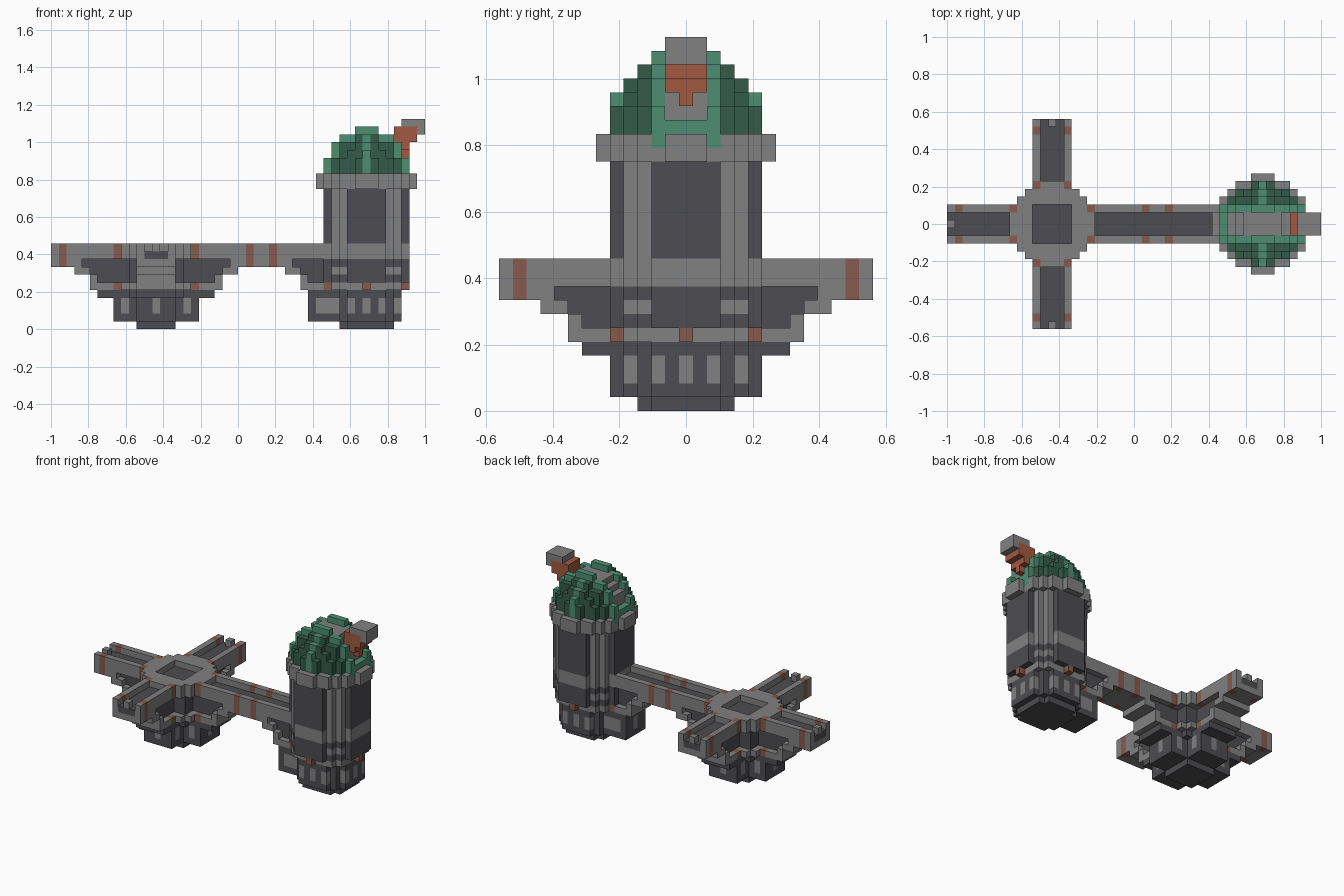
import bpy, bmesh
from mathutils import Vector

if "Cube" in bpy.data.objects:
    bpy.data.objects.remove(bpy.data.objects["Cube"])

U = 2 / 48          # edge of one block
HUB, TOWER = 13, 40  # centre columns along x

COLOURS = {
    "stone_grey": (0.22, 0.22, 0.22),
    "dark_slate": (0.075, 0.073, 0.082),
    "light_green": (0.075, 0.27, 0.175),
    "dark_green": (0.033, 0.105, 0.07),
    "rust_orange": (0.36, 0.1, 0.05),
    "rust_brown": (0.24, 0.1, 0.075),
}
NAMES = list(COLOURS)
GREY, DARK, GREEN, DEEP, ORANGE, BROWN = range(len(NAMES))
MATS = []
for name, rgb in COLOURS.items():
    m = bpy.data.materials.new(name)
    m.use_nodes = True
    m.diffuse_color = (*rgb, 1)
    m.node_tree.nodes["Principled BSDF"].inputs["Base Color"].default_value = (*rgb, 1)
    MATS.append(m)

taken = set()   # every occupied block
parts = {}      # part name -> {block: colour}


def put(part, x, y, z, colour):
    if (x, y, z) not in taken:
        taken.add((x, y, z))
        parts.setdefault(part, {})[(x, y, z)] = colour


def disc(part, cx, levels, limit, rule):
    """Stack of stepped discs; rule(dx, dy, z) gives a colour or None."""
    for z in levels:
        for dx in range(-6, 7):
            for dy in range(-6, 7):
                if dx * dx + dy * dy <= limit:
                    c = rule(dx, dy, z)
                    if c is not None:
                        put(part, cx + dx, dy, z, c)


def plain(colour):
    return lambda dx, dy, z: colour


# Tower base
def foot_rule(dx, dy, z):
    a, b = sorted((abs(dx), abs(dy)))
    return GREY if z in (2, 3) and b == 4 and a != 1 else DARK


def collar_rule(dx, dy, z):
    return BROWN if max(abs(dx), abs(dy)) == 5 else GREY


def waist_rule(dx, dy, z):
    return GREY if z == 7 and min(abs(dx), abs(dy)) >= 3 else DARK


disc("tower_foot", TOWER, [0], 13, plain(DARK))
disc("tower_foot", TOWER, range(1, 5), 20, foot_rule)
disc("tower_collar", TOWER, [5], 25, collar_rule)
disc("tower_waist", TOWER, range(6, 9), 29, waist_rule)


# Tower drum with dark windows on its four sides, and the rim
def drum_rule(dx, dy, z):
    window = z >= 11 and max(abs(dx), abs(dy)) == 5
    return DARK if window else GREY


def rim_rule(dx, dy, z):
    return GREEN if z == 19 and abs(dy) == 2 and abs(dx) == 5 else GREY


disc("tower_drum", TOWER, range(9, 18), 29, drum_rule)
disc("tower_rim", TOWER, range(18, 20), 38, rim_rule)


# Ribbed dome with a sunken grey groove along x
def dome_rule(dx, dy, z):
    s = dx * dx + dy * dy + (z - 20) ** 2
    if abs(dy) <= 1:
        if z == 20:
            return GREEN
        return GREY if s <= 22 else None
    if abs(dy) == 2 or dx == 0:
        return GREEN if s <= 30 else None
    return DEEP if s <= 27 else None


disc("dome", TOWER, range(20, 26), 30, dome_rule)

# Lamp bracket leaning out from the dome
for y in (-1, 0, 1):
    for x in (44, 45, 46):
        for z in (24, 25):
            put("bracket", x, y, z, ORANGE)
    for x in (43, 44, 45):
        put("bracket", x, y, 23, ORANGE)
    for x in (45, 46, 47):
        put("lamp_head", x, y, 26, GREY)
    put("lamp_head", 47, y, 25, GREY)
put("bracket", 44, 0, 22, ORANGE)
put("bracket", 45, 0, 22, ORANGE)


# Crossing hub with a sunken floor
def hub_top_rule(dx, dy, z):
    if max(abs(dx), abs(dy)) <= 2:
        return DARK if z == 9 else None
    return GREY


disc("hub_foot", HUB, [0], 8, plain(DARK))
disc("hub_foot", HUB, range(1, 4), 14, plain(DARK))
disc("hub_foot", HUB, [4], 18, plain(DARK))
disc("hub_collar", HUB, [5], 26, plain(GREY))
disc("hub_waist", HUB, range(6, 9), 18, plain(DARK))
disc("hub_top", HUB, range(9, 11), 26, hub_top_rule)


# Walkway arms on stepped haunches
def arm_rule(d, w, z, foot, end_post):
    side = abs(w) == 2
    reach = 13 if z >= 8 else {7: 10, 6: 8, 5: 8, 4: 7}.get(z, foot)
    if d > reach:
        return None
    if z == 10 and not side:
        return GREY if end_post and d == 13 and w == 0 else None
    if z == 9 and not side:
        return DARK
    if 6 <= z <= 8 and d <= z + 1:       # recessed side panel
        return None if side else DARK
    if side and z >= 8 and d in (5, 12):
        return BROWN
    if z == 5 and side and d == 5:
        return BROWN
    if z <= 4:
        lamp = (side and foot - 3 < d < foot) or (d == foot and w == 0)
        return GREY if z in (2, 3) and lamp else DARK
    return GREY


def arm(part, cx, ax, ay, foot, end_post):
    for d in range(3, 14):
        for w in range(-2, 3):
            for z in range(1, 11):
                c = arm_rule(d, w, z, foot, end_post)
                if c is not None:
                    put(part, cx + ax * d + ay * w, ay * d + ax * w, z, c)


arm("right_arm", HUB, -1, 0, 5, True)
arm("front_arm", HUB, 0, -1, 5, True)
arm("back_arm", HUB, 0, 1, 5, True)
arm("bridge_hub_half", HUB, 1, 0, 5, False)
arm("bridge_tower_half", TOWER, -1, 0, 7, False)


# Turn each part's blocks into a mesh of exposed faces
def build(name, cells):
    bm = bmesh.new()
    verts = {}

    def vert(p):
        if p not in verts:
            verts[p] = bm.verts.new(((p[0] - 24) * U, (p[1] - 0.5) * U, p[2] * U))
        return verts[p]

    for cell, colour in cells.items():
        for axis in range(3):
            for sign in (0, 1):
                near = list(cell)
                near[axis] += 2 * sign - 1
                if tuple(near) in taken:
                    continue
                u, v = (axis + 1) % 3, (axis + 2) % 3
                loop = []
                for a, b in ((0, 0), (1, 0), (1, 1), (0, 1)):
                    p = list(cell)
                    p[axis] += sign
                    p[u] += a
                    p[v] += b
                    loop.append(vert(tuple(p)))
                face = bm.faces.new(loop if sign else loop[::-1])
                face.material_index = colour
    bmesh.ops.dissolve_limit(bm, angle_limit=0.01, verts=bm.verts[:],
                             edges=bm.edges[:], delimit={'MATERIAL'})
    mesh = bpy.data.meshes.new(name)
    for m in MATS:
        mesh.materials.append(m)
    bm.to_mesh(mesh)
    bm.free()
    bpy.context.collection.objects.link(bpy.data.objects.new(name, mesh))


for part_name, blocks in parts.items():
    build(part_name, blocks)
